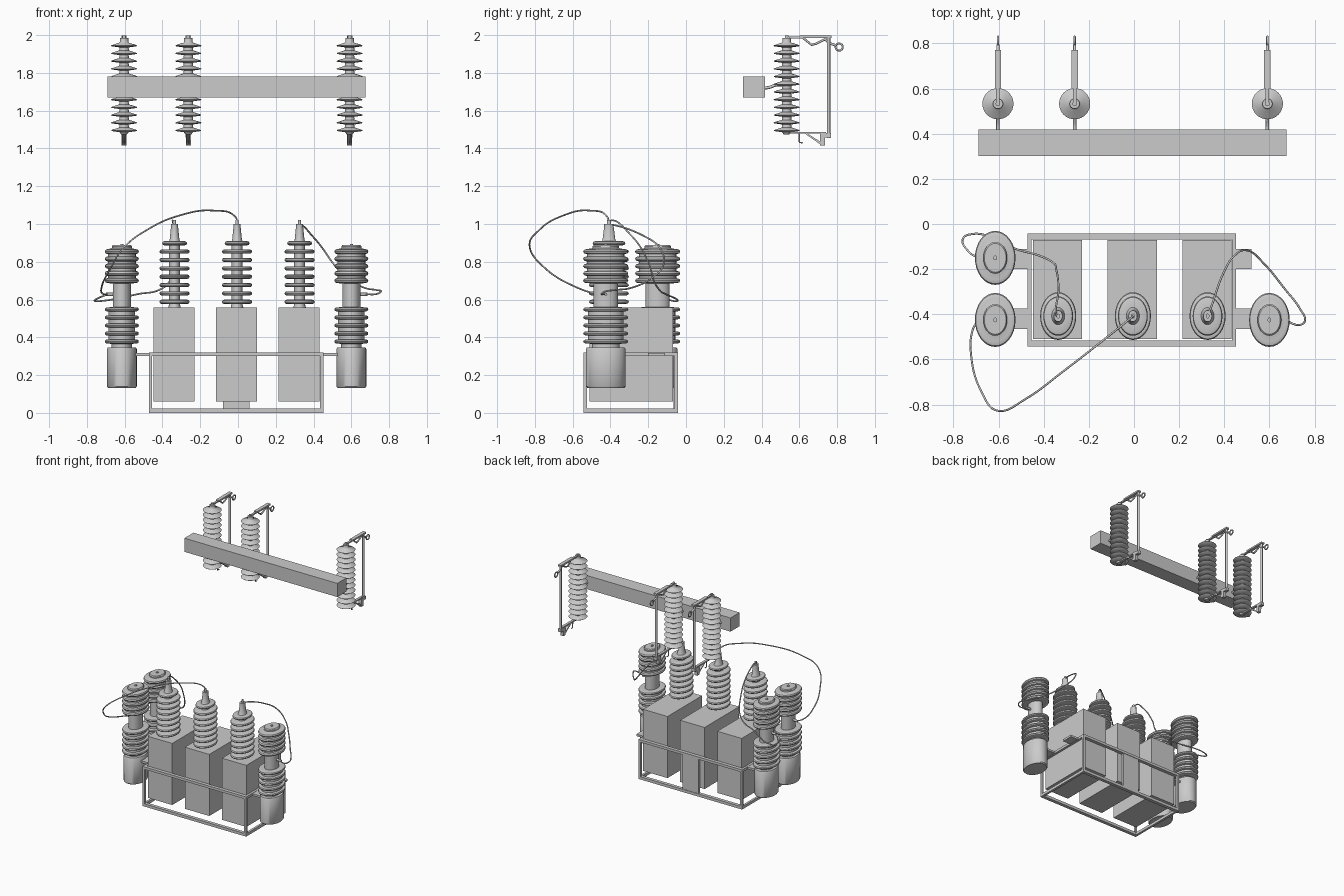
import bpy, bmesh, math
from mathutils import Vector

if "Cube" in bpy.data.objects:
    bpy.data.objects.remove(bpy.data.objects["Cube"])


def finish(name, bm, smooth=False):
    bmesh.ops.recalc_face_normals(bm, faces=bm.faces)
    me = bpy.data.meshes.new(name)
    bm.to_mesh(me)
    bm.free()
    ob = bpy.data.objects.new(name, me)
    bpy.context.collection.objects.link(ob)
    if smooth:
        bpy.ops.object.select_all(action='DESELECT')
        ob.select_set(True)
        bpy.context.view_layer.objects.active = ob
        bpy.ops.object.shade_smooth_by_angle(angle=math.radians(40))
    return ob


def boxes(name, spans):
    """One object from boxes given as (x0, x1, y0, y1, z0, z1)."""
    bm = bmesh.new()
    for x0, x1, y0, y1, z0, z1 in spans:
        vs = bmesh.ops.create_cube(bm, size=1)['verts']
        for v in vs:
            v.co = ((x0 + x1) / 2 + v.co.x * (x1 - x0),
                    (y0 + y1) / 2 + v.co.y * (y1 - y0),
                    (z0 + z1) / 2 + v.co.z * (z1 - z0))
    return finish(name, bm)


def lathe(name, profile, x, y, ystretch=1.0, seg=32):
    """Revolve (radius, z) points around a vertical axis, optionally oval."""
    bm = bmesh.new()
    rings = []
    for r, z in profile:
        rings.append([bm.verts.new((x + r * math.cos(a), y + r * ystretch * math.sin(a), z))
                      for a in (2 * math.pi * i / seg for i in range(seg))])
    for a, b in zip(rings, rings[1:]):
        for i in range(seg):
            j = (i + 1) % seg
            bm.faces.new((a[i], a[j], b[j], b[i]))
    bm.faces.new(rings[0])
    bm.faces.new(rings[-1])
    return finish(name, bm, True)


def sheds(zs, core, rim, t):
    """Round-edged insulator discs, bottom to top."""
    pts = []
    for z in zs:
        pts += [(core, z - t), (rim - t, z - t), (rim - .3 * t, z - .7 * t), (rim, z),
                (rim - .3 * t, z + .7 * t), (rim - t, z + t), (core, z + t)]
    return pts


def tube(name, pts, r, cyclic=False, handle='AUTO'):
    cu = bpy.data.curves.new(name, 'CURVE')
    cu.dimensions = '3D'
    cu.bevel_depth, cu.bevel_resolution, cu.resolution_u = r, 2, 10
    cu.use_fill_caps = True
    sp = cu.splines.new('BEZIER')
    sp.bezier_points.add(len(pts) - 1)
    for bp, p in zip(sp.bezier_points, pts):
        bp.co = p
        bp.handle_left_type = bp.handle_right_type = handle
    sp.use_cyclic_u = cyclic
    ob = bpy.data.objects.new(name, cu)
    bpy.context.collection.objects.link(ob)
    bpy.ops.object.select_all(action='DESELECT')
    ob.select_set(True)
    bpy.context.view_layer.objects.active = ob
    bpy.ops.object.convert(target='MESH')
    return ob


def plate(name, outline, x, w):
    """Side-profile plate in the yz plane, w wide about x."""
    bm = bmesh.new()
    f = bm.faces.new([bm.verts.new((x - w / 2, y, z)) for y, z in outline])
    ex = bmesh.ops.extrude_face_region(bm, geom=[f])
    bmesh.ops.translate(bm, vec=(w, 0, 0),
                        verts=[g for g in ex['geom'] if isinstance(g, bmesh.types.BMVert)])
    return finish(name, bm)


# Base frame: lower and upper rings, corner posts, rear plate
X0, X1, Y0, Y1 = -.472, .453, -.543, -.042
rails = []
for z0, z1 in ((0, .022), (.30, .32)):
    rails += [(X0, X1, Y0, Y0 + .027, z0, z1), (X0, X1, Y1 - .027, Y1, z0, z1),
              (X0, X0 + .018, Y0, Y1, z0, z1), (X1 - .018, X1, Y0, Y1, z0, z1)]
for x in (X0, X1 - .018):
    for y in (Y0, Y1 - .018):
        rails.append((x, x + .018, y, y + .018, .01, .31))
boxes("base_frame", rails)
boxes("rear_plate", [(-.08, .062, -.066, -.046, .01, .318)])

# Interrupter brackets on both frame ends
for y in (-.155, -.42):
    boxes("left_bracket", [(-.56, X0 + .01, y - .045, y + .045, .302, .318)])
    boxes("right_bracket", [(X1 - .01, .545 if y < -.3 else .52, y - .045, y + .045, .302, .318)])

# Tanks with oval bushings
for x in (-.339, -.008, .323):
    boxes("tank", [(x - .109, x + .109, -.51, -.07, .06, .557)])
    prof = [(.034, .555), (.03, .57)]
    prof += sheds([.588 + .0443 * i for i in range(7)], .029, .08, .011)
    prof += sheds([.898], .029, .066, .011)
    prof += [(.026, .915), (.019, .985), (.019, 1.0), (.008, 1.0), (.008, 1.02)]
    lathe("bushing", prof, x + .003, -.408, 1.32)

# Oval post interrupters
for x, y in ((-.615, -.15), (-.615, -.425), (.60, -.425)):
    prof = [(.074, .133), (.079, .140), (.079, .338), (.075, .346), (.054, .346), (.054, .365)]
    prof += sheds([.378 + .0425 * i for i in range(5)], .07, .09, .011)
    prof += [(.048, .56), (.048, .685)]
    prof += sheds([.700 + .0385 * i for i in range(5)], .074, .09, .013)
    prof += [(.053, .872), (.053, .882), (.048, .888), (.008, .888), (.008, .895)]
    lathe("interrupter", prof, x, y, 1.33)
    s = 1 if x > 0 else -1
    tube("side_terminal", [(x + s * .04, y, .628), (x + s * .085, y, .628)], .009, handle='VECTOR')

# Jumper wires from bushings to interrupters
tube("centre_jumper", [(-.004, -.408, 1.0), (-.012, -.415, 1.035), (-.13, -.51, 1.071),
     (-.31, -.65, 1.045), (-.48, -.775, .97), (-.60, -.828, .88), (-.675, -.745, .765),
     (-.722, -.58, .665), (-.715, -.47, .63), (-.69, -.425, .627)], .0045)
tube("left_jumper", [(-.339, -.408, 1.0), (-.345, -.40, 1.018), (-.335, -.30, .95),
     (-.345, -.20, .80), (-.36, -.17, .70), (-.42, -.14, .65), (-.525, -.11, .63),
     (-.64, -.055, .605), (-.72, -.045, .593), (-.758, -.065, .592), (-.735, -.12, .61),
     (-.69, -.152, .627)], .0045)
tube("right_jumper", [(.323, -.408, .995), (.335, -.385, .995), (.395, -.22, .935),
     (.445, -.14, .875), (.505, -.118, .79), (.58, -.18, .715), (.67, -.29, .662),
     (.735, -.375, .65), (.757, -.43, .642), (.735, -.447, .63), (.675, -.43, .628)], .0045)

# Crossarm
boxes("crossarm", [(-.69, .675, .302, .418, 1.67, 1.78)])

# Fuse cutouts: insulator, mount, arms and hinged fuse tube
for x in (-.603, -.263, .591):
    prof = [(.016, 1.475), (.02, 1.48)]
    for i in range(12):
        if i == 6:
            prof += [(.026, 1.723), (.026, 1.742)]
        z = 1.492 + .0408 * i
        prof += [(.024, z - .006), (.066, z), (.069, z + .003), (.066, z + .006), (.026, z + .019)]
    prof += [(.022, 1.965), (.022, 1.985), (.01, 1.985), (.01, 1.998)]
    lathe("cutout_insulator", prof, x, .533)
    tube("cutout_mount", [(x, .41, 1.72), (x, .44, 1.723), (x, .475, 1.735), (x, .52, 1.735)], .008)
    boxes("upper_arm", [(x - .008, x + .008, .525, .62, 1.982, 1.992),
                        (x - .014, x + .014, .60, .77, 1.985, 1.998)])
    tube("upper_spring", [(x, .62, 1.985), (x, .665, 1.948), (x, .69, 1.955), (x, .75, 1.985)],
         .006, handle='VECTOR')
    tube("fuse_tube", [(x, .755, 1.455), (x, .755, 1.99)], .0095, handle='VECTOR')
    tube("pull_arm", [(x, .735, 1.978), (x, .765, 1.955), (x, .795, 1.945)], .007, handle='VECTOR')
    tube("pull_ring", [(x, .811 + .019 * math.cos(a), 1.937 + .019 * math.sin(a))
                       for a in (0, math.pi / 2, math.pi, 1.5 * math.pi)], .005, True)
    boxes("lower_arm", [(x - .01, x + .01, .525, .74, 1.478, 1.488),
                        (x - .014, x + .014, .735, .768, 1.458, 1.482)])
    tube("lower_hook", [(x, .60, 1.48), (x, .60, 1.432), (x, .618, 1.43)], .004, handle='VECTOR')
    plate("hinge", [(.71, 1.48), (.738, 1.48), (.735, 1.415), (.71, 1.415)], x, .026)
    plate("lower_brace", [(.63, 1.478), (.645, 1.478), (.72, 1.43), (.72, 1.415)], x, .02)
